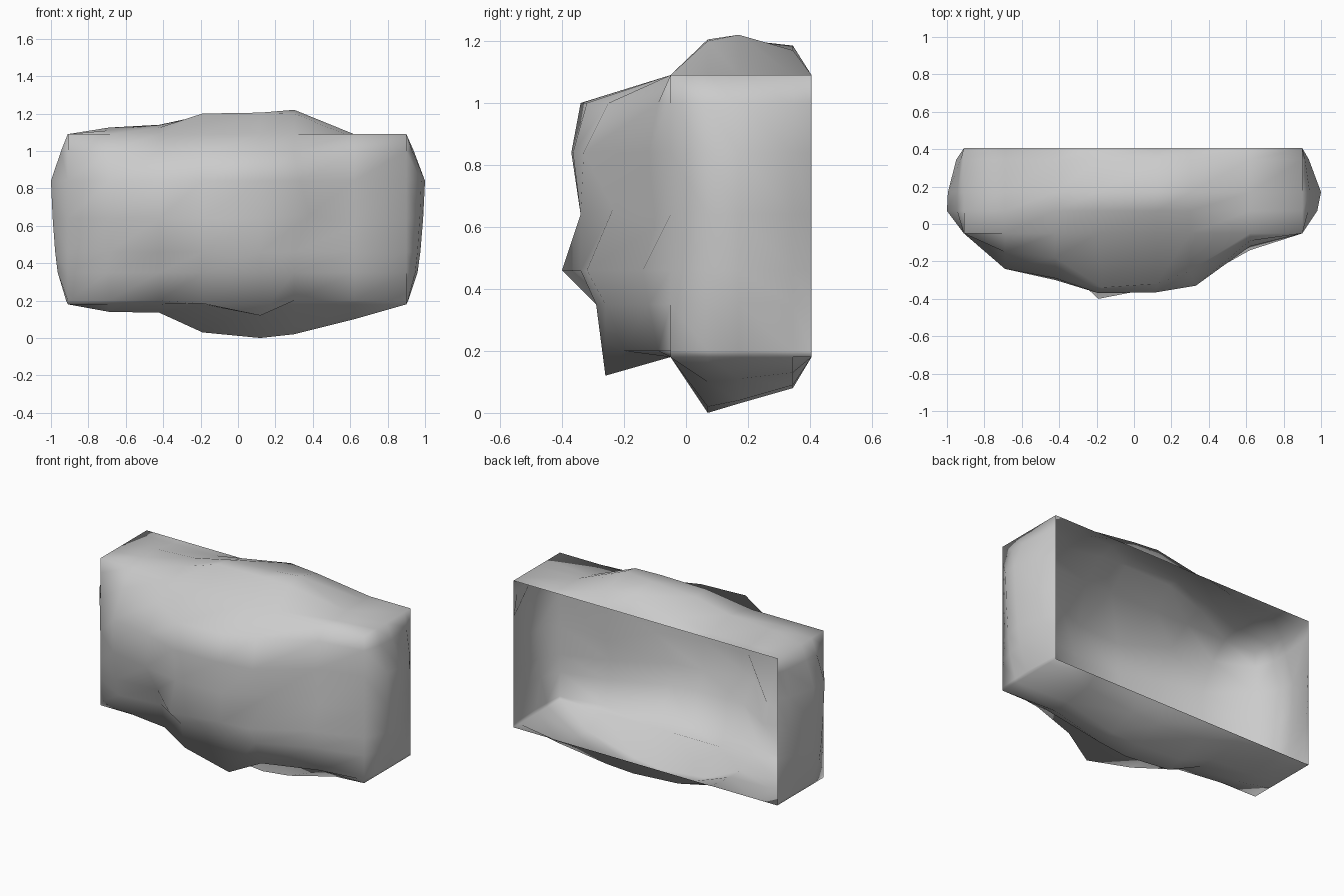
import bpy, bmesh

if "Cube" in bpy.data.objects:
    bpy.data.objects.remove(bpy.data.objects["Cube"])

# Shared grid lines of the open-backed box
XS = [-0.91, -0.69, -0.42, -0.19, 0.12, 0.30, 0.62, 0.90]
YS = [-0.05, 0.07, 0.17, 0.345, 0.405]
ZS = [0.18, 0.20, 0.35, 0.46, 0.64, 0.84, 1.00, 1.09]

# Interior reliefs, one row per grid line (columns follow XS)
FRONT = [[-0.08, -0.12, -0.25, -0.26, -0.20, -0.09],
         [-0.18, -0.15, -0.29, -0.29, -0.26, -0.12],
         [-0.21, -0.19, -0.40, -0.34, -0.32, -0.14],
         [-0.24, -0.30, -0.34, -0.34, -0.25, -0.10],
         [-0.24, -0.29, -0.37, -0.365, -0.33, -0.12],
         [-0.15, -0.18, -0.34, -0.32, -0.25, -0.09]]
TOP = [[1.11, 1.125, 1.20, 1.205, 1.20, 1.07],
       [1.125, 1.14, 1.19, 1.205, 1.22, 1.09],
       [1.09, 1.09, 1.13, 1.185, 1.17, 1.09]]
BOTTOM = [[0.14, 0.135, 0.03, 0.00, 0.02, 0.10],
          [0.14, 0.135, 0.05, 0.03, 0.04, 0.11],
          [0.15, 0.15, 0.10, 0.08, 0.09, 0.13]]
SIDE_Z = [0.01, 0.06, 0.075, 0.09, 0.10, 0.04]
RIGHT = [[b * k for b in SIDE_Z] for k in (0.8, 1.0, 0.35)]
LEFT = [[b * k for b in SIDE_Z] for k in (0.9, 0.85, 0.4)]

bm = bmesh.new()


def panel(us, vs, relief, edge, place, flip=False):
    """Grid panel with straight borders and a sculpted interior."""
    rows = []
    for j, v in enumerate(vs):
        row = []
        for i, u in enumerate(us):
            inside = 0 < i < len(us) - 1 and 0 < j < len(vs) - 1
            h = relief[j - 1][i - 1] if inside else edge
            row.append(bm.verts.new(place(u, v, h)))
        rows.append(row)
    for j in range(len(vs) - 1):
        for i in range(len(us) - 1):
            q = [rows[j][i], rows[j][i + 1], rows[j + 1][i + 1], rows[j + 1][i]]
            bm.faces.new(q[::-1] if flip else q)
    return rows


# Front with its drooping lower lip and the two dents
front = panel(XS, ZS, FRONT, -0.05, lambda x, z, h: (x, h, z))
front[1][4].co.z = 0.12
front[1][3].co.z = 0.185
front[4][5].co = (0.385, -0.235, 0.66)
front[5][5].co.x = 0.33
front[4][6].co.z = 0.60
front[6][3].co.x = -0.17

# Top and underside
panel(XS, YS, TOP, 1.09, lambda x, y, h: (x, y, h))
panel(XS, YS, BOTTOM, 0.18, lambda x, y, h: (x, y, h), True)

# Two ends, bulging outwards
panel(ZS, YS, RIGHT, 0, lambda z, y, h: (0.90 + h, y, z), True)
panel(ZS, YS, LEFT, 0, lambda z, y, h: (-0.91 - h, y, z))

# Weld shared borders; the back stays open
bmesh.ops.remove_doubles(bm, verts=bm.verts, dist=0.001)
bmesh.ops.recalc_face_normals(bm, faces=bm.faces)
if sum(f.normal.y * f.calc_area() for f in bm.faces) > 0:
    bmesh.ops.reverse_faces(bm, faces=bm.faces)
for f in bm.faces:
    f.smooth = True

mesh = bpy.data.meshes.new("rock_shell")
bm.to_mesh(mesh)
bm.free()
rock = bpy.data.objects.new("rock_shell", mesh)
bpy.context.collection.objects.link(rock)
